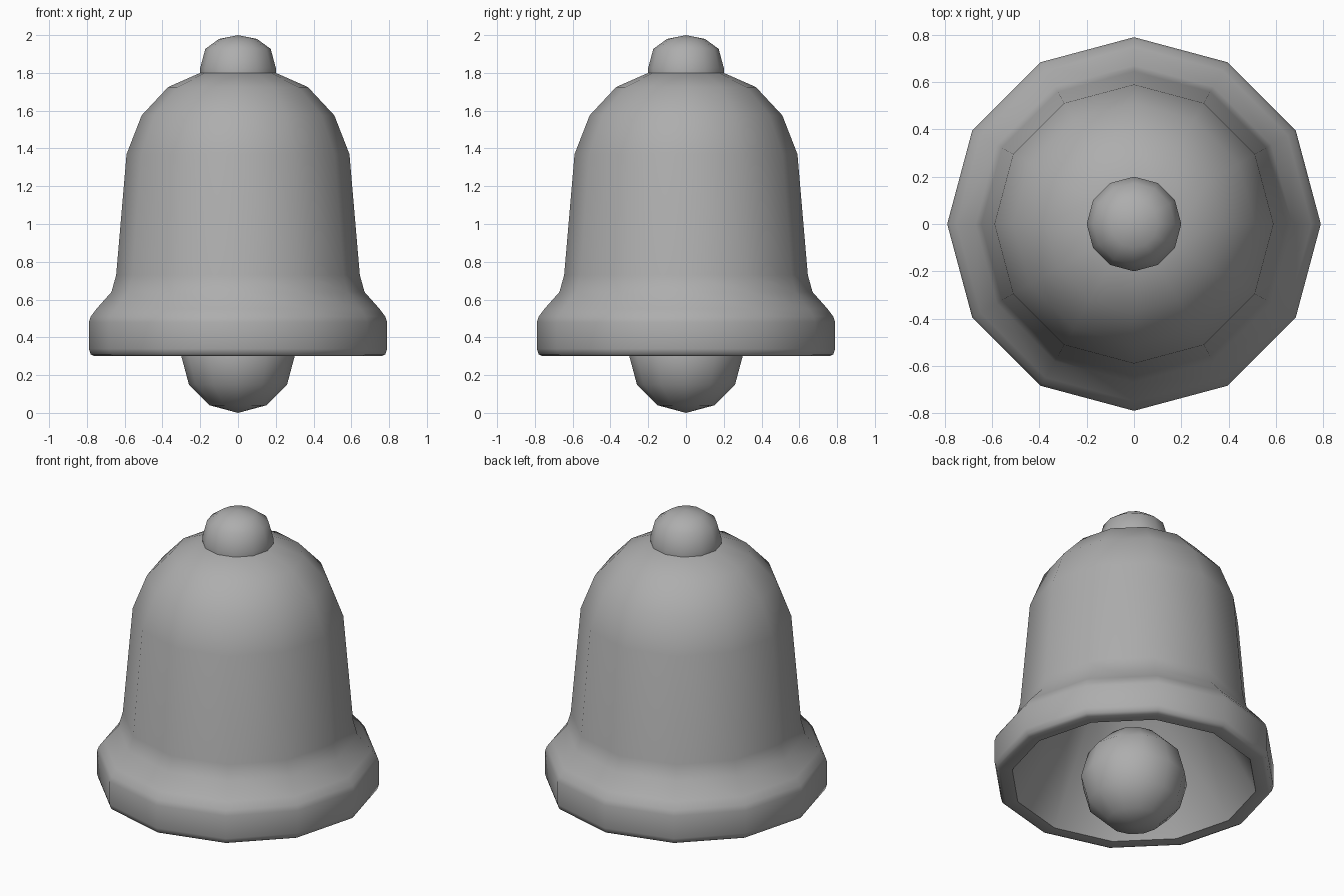
import bpy, bmesh, math

if "Cube" in bpy.data.objects:
    bpy.data.objects.remove(bpy.data.objects["Cube"])

SIDES = 12

# Dark grey finish shared by all parts
grey = bpy.data.materials.new("dark_grey")
grey.diffuse_color = (0.42, 0.42, 0.42, 1)
grey.use_nodes = True
grey.node_tree.nodes["Principled BSDF"].inputs["Base Color"].default_value = grey.diffuse_color


def lathe(name, profile, angle=55):
    """Revolve (radius, z) points around the z axis."""
    bm = bmesh.new()
    rings = []
    for r, z in profile:
        if r == 0:
            rings.append([bm.verts.new((0, 0, z))] * SIDES)
        else:
            rings.append([bm.verts.new((r * math.cos(2 * math.pi * i / SIDES),
                                        r * math.sin(2 * math.pi * i / SIDES), z))
                          for i in range(SIDES)])
    for a, b in zip(rings, rings[1:]):
        for i in range(SIDES):
            j = (i + 1) % SIDES
            bm.faces.new(list(dict.fromkeys((a[i], a[j], b[j], b[i]))))
    bmesh.ops.recalc_face_normals(bm, faces=bm.faces)
    mesh = bpy.data.meshes.new(name)
    bm.to_mesh(mesh)
    bm.free()
    mesh.materials.append(grey)
    obj = bpy.data.objects.new(name, mesh)
    bpy.context.collection.objects.link(obj)
    bpy.ops.object.select_all(action='DESELECT')
    obj.select_set(True)
    bpy.context.view_layer.objects.active = obj
    bpy.ops.object.shade_smooth_by_angle(angle=math.radians(angle))
    return obj


# Hollow bell: outer wall down to the lip, then a tapering inside
outer = [(0, 1.80), (0.20, 1.80), (0.37, 1.725), (0.51, 1.575), (0.59, 1.37),
         (0.645, 0.73), (0.67, 0.64), (0.75, 0.55), (0.78, 0.51), (0.79, 0.48),
         (0.79, 0.34), (0.78, 0.31), (0.76, 0.30)]
inner = [(0.69, 0.30), (0.34, 0.95), (0, 1.05)]
lathe("bell_body", outer + inner)

# Rounded knob on the crown
lathe("top_knob", [(0, 1.80), (0.20, 1.80), (0.20, 1.827), (0.173, 1.927),
                   (0.10, 1.98), (0, 2.0)])

# Clapper ball hanging in the mouth
ball = [(0.3 * math.sin(math.pi * k / 6), 0.3 - 0.3 * math.cos(math.pi * k / 6))
        for k in range(1, 6)]
lathe("clapper", [(0, 0.0)] + ball + [(0, 0.6)])
